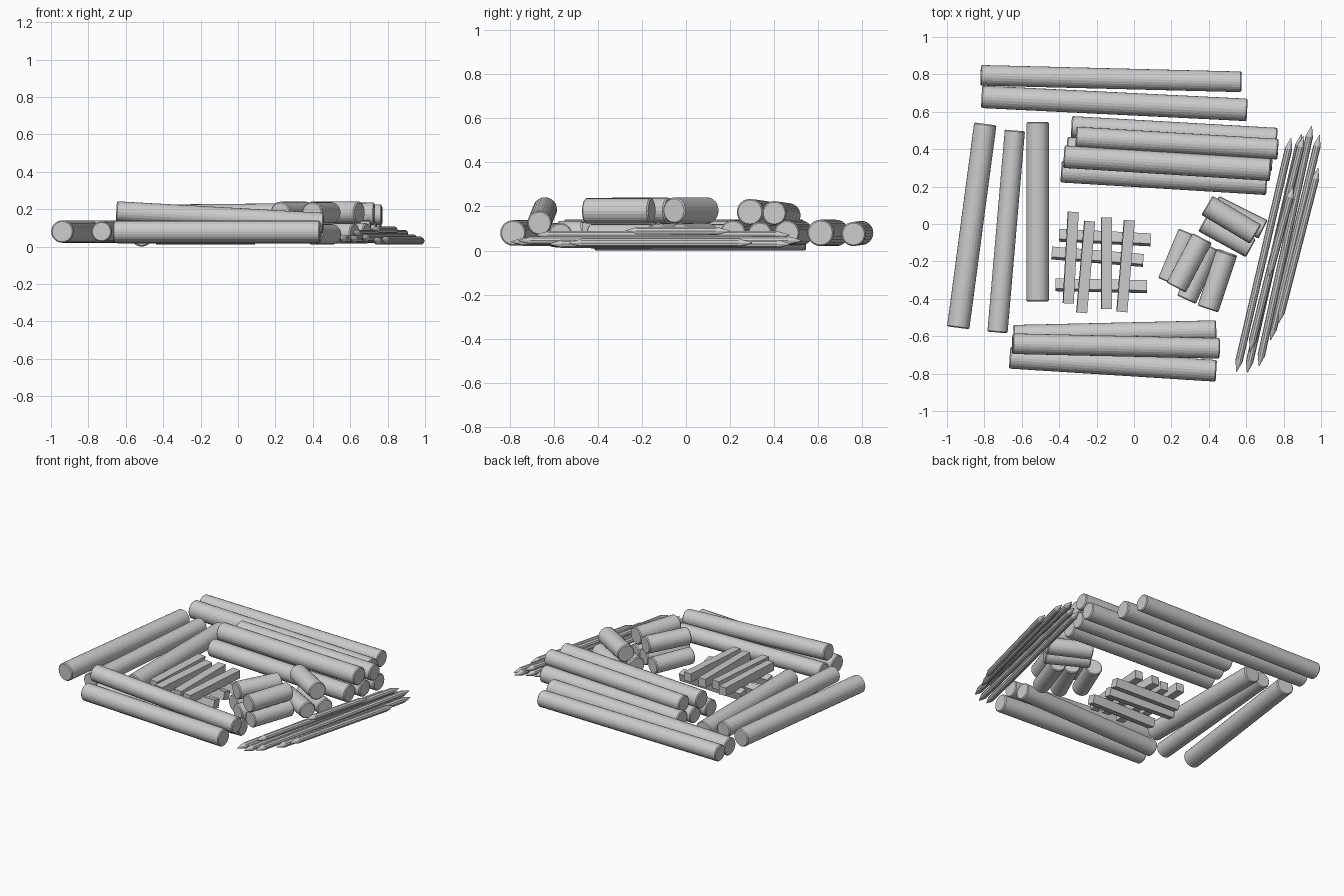
import bpy
import math
from mathutils import Vector

cube = bpy.data.objects.get("Cube")
if cube:
    bpy.data.objects.remove(cube)

grey = bpy.data.materials.new("plain grey")
grey.use_nodes = True
colour = (0.6, 0.6, 0.6, 1)
grey.diffuse_color = colour
grey.node_tree.nodes["Principled BSDF"].inputs["Base Color"].default_value = colour


def bar(name, start, end, radius, sides=24, cut=0.006, tip=0.9, turn=0.0):
    """Prism from start to end, its ends narrowed to tip * radius over length cut."""
    a, b = Vector(start), Vector(end)
    axis = (b - a).normalized()
    side = axis.cross(Vector((0, 0, 1))).normalized()
    up = side.cross(axis)
    rings = [(a, radius), (b, radius)]
    if cut:
        rings = [(a, radius * tip), (a + axis * cut, radius),
                 (b - axis * cut, radius), (b, radius * tip)]
    verts = []
    for centre, r in rings:
        for i in range(sides):
            t = math.tau * i / sides + turn
            verts.append(centre + r * (side * math.cos(t) + up * math.sin(t)))
    faces = [list(range(sides))[::-1],
             [(len(rings) - 1) * sides + i for i in range(sides)]]
    for k in range(len(rings) - 1):
        for i in range(sides):
            j = (i + 1) % sides
            faces.append([k * sides + i, k * sides + j,
                          (k + 1) * sides + j, (k + 1) * sides + i])
    mesh = bpy.data.meshes.new(name)
    mesh.from_pydata(verts, [], faces)
    mesh.materials.append(grey)
    obj = bpy.data.objects.new(name, mesh)
    bpy.context.collection.objects.link(obj)
    return obj


# Long logs lying singly at the back and the right-hand side
bar("back_log_outer", (-.82, .795, .08), (.575, .76, .075), .055)
bar("back_log_inner", (-.815, .68, .08), (.605, .61, .08), .06)
bar("side_log_outer", (-.795, .535, .08), (-.94, -.555, .08), .06)
bar("side_log_middle", (-.637, .5, .08), (-.73, -.58, .08), .054)
bar("side_log_inner", (-.515, .545, .06), (-.515, -.415, .06), .06)

# Front stack of three logs, the top one sloping
bar("front_log_lower", (-.665, -.715, .08), (.44, -.785, .08), .058)
bar("front_log_rear", (-.645, -.595, .07), (.44, -.57, .07), .055)
bar("front_log_top", (-.65, -.64, .187), (.457, -.665, .125), .055)

# Back stack: three logs below, two on top
bar("stack_log_rear", (-.335, .52, .08), (.765, .457, .08), .057)
bar("stack_log_centre", (-.36, .41, .075), (.74, .335, .075), .055)
bar("stack_log_front", (-.39, .28, .08), (.71, .213, .08), .058)
bar("stack_log_top_rear", (-.31, .465, .16), (.77, .4, .17), .055)
bar("stack_log_top_front", (-.375, .36, .165), (.73, .29, .175), .06)

# Short cut logs: a pile of three
bar("short_log_rear", (.43, .1, .07), (.69, -.03, .07), .055)
bar("short_log_front", (.37, .01, .07), (.625, -.13, .07), .055)
bar("short_log_top", (.39, .1, .182), (.65, -.055, .182), .059)

# Short cut logs: a pile of five
bar("cut_log_left", (.29, -.045, .07), (.18, -.31, .07), .055)
bar("cut_log_middle", (.41, -.12, .07), (.28, -.405, .07), .055)
bar("cut_log_right", (.5, -.15, .065), (.4, -.435, .065), .055)
bar("cut_log_top_left", (.365, -.075, .182), (.225, -.34, .182), .058)
bar("cut_log_top_right", (.495, -.155, .18), (.395, -.455, .18), .058)

# Lattice of square beams: three crosswise below four lengthwise
lower = [(-.4, -.06, .09, -.085), (-.44, -.155, .05, -.195),
         (-.42, -.325, .07, -.335)]
upper = [(-.325, .065, -.352, -.425), (-.237, .015, -.28, -.475),
         (-.148, .035, -.147, -.455), (-.025, .02, -.065, -.47)]
for label, beams, z in (("lower", lower, .045), ("upper", upper, .1)):
    for i, (x0, y0, x1, y1) in enumerate(beams):
        bar(f"{label}_beam_{i + 1}", (x0, y0, z), (x1, y1, z), .04,
            sides=4, cut=0, turn=math.pi / 4 + (.25 if z < .06 else .05))

# Thin poles sharpened at both ends
poles = [(.548, -.79, .84, .46, .04), (.605, -.795, .895, .48, .04),
         (.668, -.76, .95, .525, .045), (.772, -.53, .985, .3, .035),
         (.73, -.62, .992, .475, .03), (.62, -.68, .905, .47, .07),
         (.72, -.28, .85, .2, .088)]
for i, (x0, y0, x1, y1, z) in enumerate(poles):
    bar(f"sharp_pole_{i + 1}", (x0, y0, z), (x1, y1, z), .02,
        sides=10, cut=.06, tip=.08)
